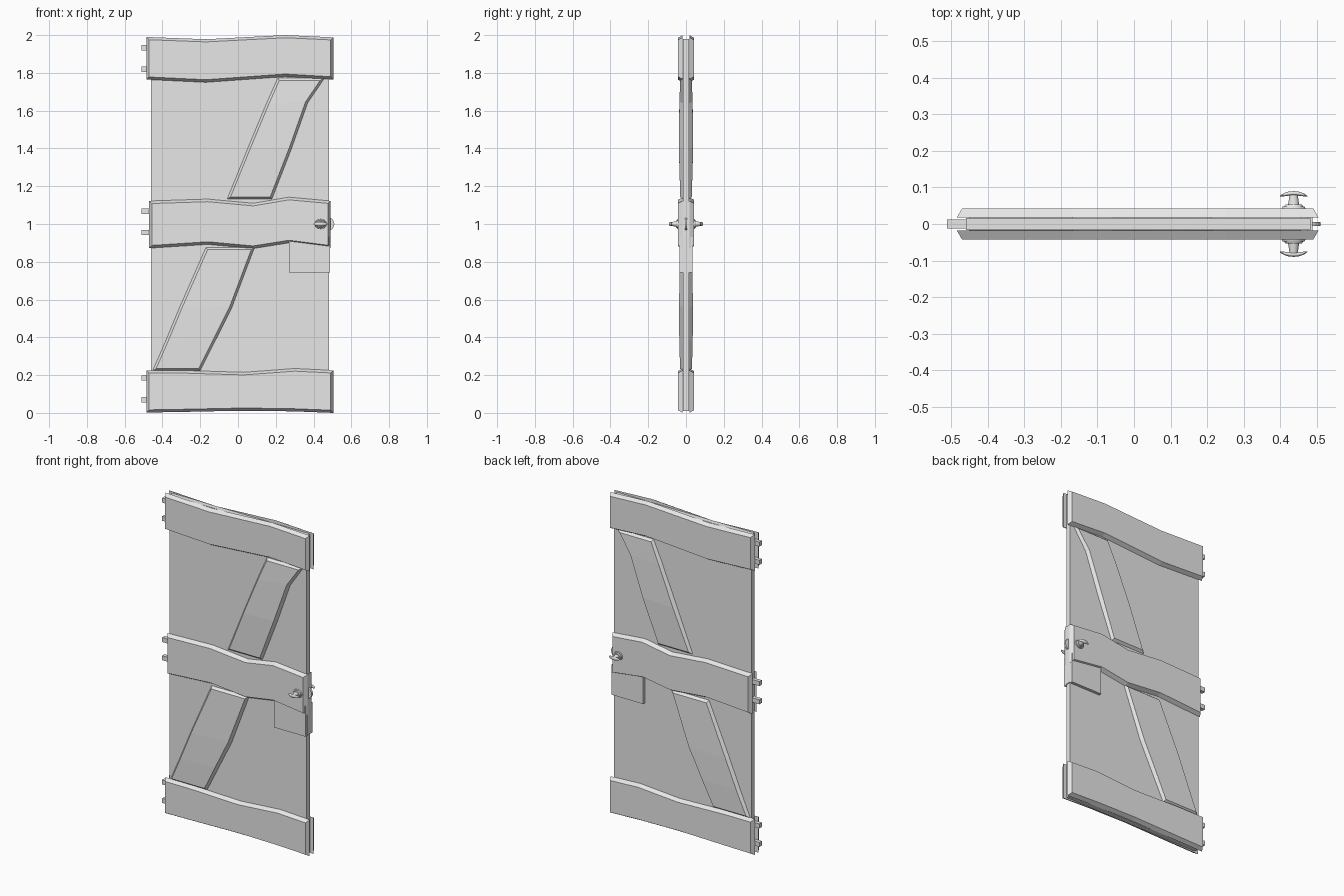
import bpy, bmesh
from mathutils import Matrix, Vector

cube = bpy.data.objects.get("Cube")
if cube:
    bpy.data.objects.remove(cube)

GREY = 0.8
mat = bpy.data.materials.new("plain grey")
mat.use_nodes = True
mat.diffuse_color = (GREY, GREY, GREY, 1)
mat.node_tree.nodes["Principled BSDF"].inputs["Base Color"].default_value = (GREY, GREY, GREY, 1)


def finish(name, bm, both_sides=False):
    bmesh.ops.recalc_face_normals(bm, faces=bm.faces)
    mesh = bpy.data.meshes.new(name)
    bm.to_mesh(mesh)
    bm.free()
    mesh.materials.append(mat)
    obj = bpy.data.objects.new(name, mesh)
    bpy.context.collection.objects.link(obj)
    if both_sides:
        mirror = obj.modifiers.new("other side", 'MIRROR')
        mirror.use_axis = (False, True, False)
        mirror.use_mirror_merge = False
    return obj


def box(name, x0, x1, y0, y1, z0, z1, both_sides=False):
    bm = bmesh.new()
    size = Vector((x1 - x0, y1 - y0, z1 - z0))
    centre = Vector((x0 + x1, y0 + y1, z0 + z1)) / 2
    bmesh.ops.create_cube(bm, size=1, matrix=Matrix.Translation(centre) @ Matrix.Diagonal(size).to_4x4())
    return finish(name, bm, both_sides)


def board(name, edge_a, edge_b, base, height, chamfer, sag=0):
    """Strip between two edges (x, z), raised with sloping sides, on front and back."""
    bm = bmesh.new()
    a = [bm.verts.new((x, -base, z)) for x, z in edge_a]
    b = [bm.verts.new((x, -base, z)) for x, z in edge_b]
    faces = [bm.faces.new((a[i], a[i + 1], b[i + 1], b[i])) for i in range(len(a) - 1)]
    bm.normal_update()
    bmesh.ops.inset_region(bm, faces=faces, thickness=chamfer, depth=height,
                           use_boundary=True, use_even_offset=True)
    # ends of a bowed board lie lower than its middle
    if sag:
        low, high = edge_a[0][1], edge_a[-1][1]
        for v in {v for f in faces for v in f.verts}:
            t = (v.co.z - (low + high) / 2) / ((high - low) / 2)
            v.co.y += sag * t * t
    bmesh.ops.holes_fill(bm, edges=[e for e in bm.edges if e.is_boundary], sides=0)
    return finish(name, bm, True)


def cross_board(name, columns):
    board(name, [(x, lo) for x, lo, hi in columns], [(x, hi) for x, lo, hi in columns],
          0.018, 0.024, 0.014)


# Door leaf
box("door_panel", -0.46, 0.483, -0.016, 0.016, 0.01, 1.98)

# Wavy cross boards
cross_board("top_board", [(-0.485, 1.765, 1.99), (-0.17, 1.75, 1.978),
                          (0.25, 1.78, 2.0), (0.505, 1.765, 1.988)])
cross_board("middle_board", [(-0.47, 0.872, 1.122), (-0.16, 0.892, 1.132), (0.08, 0.87, 1.11),
                             (0.27, 0.9, 1.142), (0.49, 0.872, 1.122)])
cross_board("bottom_board", [(-0.485, 0.002, 0.225), (-0.3, 0.005, 0.225), (0.03, 0.012, 0.215),
                             (0.3, 0.008, 0.235), (0.505, 0.0, 0.225)])

# Bowed diagonal braces
board("upper_brace", [(0.18, 1.13), (0.285, 1.4), (0.37, 1.64), (0.462, 1.775)],
      [(-0.06, 1.13), (0.05, 1.4), (0.15, 1.64), (0.21, 1.775)], 0.014, 0.024, 0.014, 0.008)
board("lower_brace", [(-0.2, 0.22), (-0.12, 0.38), (-0.03, 0.56), (0.09, 0.878)],
      [(-0.455, 0.22), (-0.385, 0.38), (-0.31, 0.56), (-0.17, 0.878)], 0.014, 0.023, 0.014, 0.006)

# Lock plates and edge strip
box("lock_plate", 0.27, 0.486, -0.034, -0.012, 0.742, 0.93, True)
box("lock_edge_strip", 0.475, 0.488, -0.018, 0.018, 0.745, 1.12)

# Rounded latch bolt
bm = bmesh.new()
bmesh.ops.create_cone(bm, cap_ends=True, segments=20, radius1=0.036, radius2=0.036, depth=0.012,
                      matrix=Matrix.Translation((0.474, 0, 1.0)) @ Matrix.Rotation(1.5708, 4, 'X'))
finish("latch_bolt", bm)

# Hinge pins, two at each board
for i, z in enumerate((0.07, 0.185, 0.955, 1.068, 1.82, 1.933)):
    box(f"hinge_pin_{i + 1}", -0.512, -0.455, -0.012, 0.012, z - 0.014, z + 0.014)


# Door handles: rose, tapered neck and curved grip
def turned(bm, r1, r2, y0, y1, flatten):
    spin = Matrix.Rotation(1.5708, 4, 'X')
    place = Matrix.Translation((0.437, -(y0 + y1) / 2, 1.0))
    bmesh.ops.create_cone(bm, cap_ends=True, segments=16, radius1=r1, radius2=r2, depth=y1 - y0,
                          matrix=place @ Matrix.Diagonal((1, 1, flatten, 1)) @ spin)


bm = bmesh.new()
turned(bm, 0.033, 0.03, 0.04, 0.048, 0.8)
turned(bm, 0.026, 0.022, 0.048, 0.054, 0.8)
turned(bm, 0.015, 0.011, 0.054, 0.08, 0.9)
grip = bmesh.ops.create_uvsphere(bm, u_segments=16, v_segments=8, radius=1)["verts"]
for v in grip:
    x, y, z = v.co
    v.co = (0.437 + 0.038 * x, -0.084 + 0.006 * y + 0.008 * x * x, 1.0 + 0.011 * z)
handle = finish("door_handle", bm, True)
bpy.context.view_layer.objects.active = handle
handle.select_set(True)
bpy.ops.object.shade_smooth_by_angle(angle=0.7)
